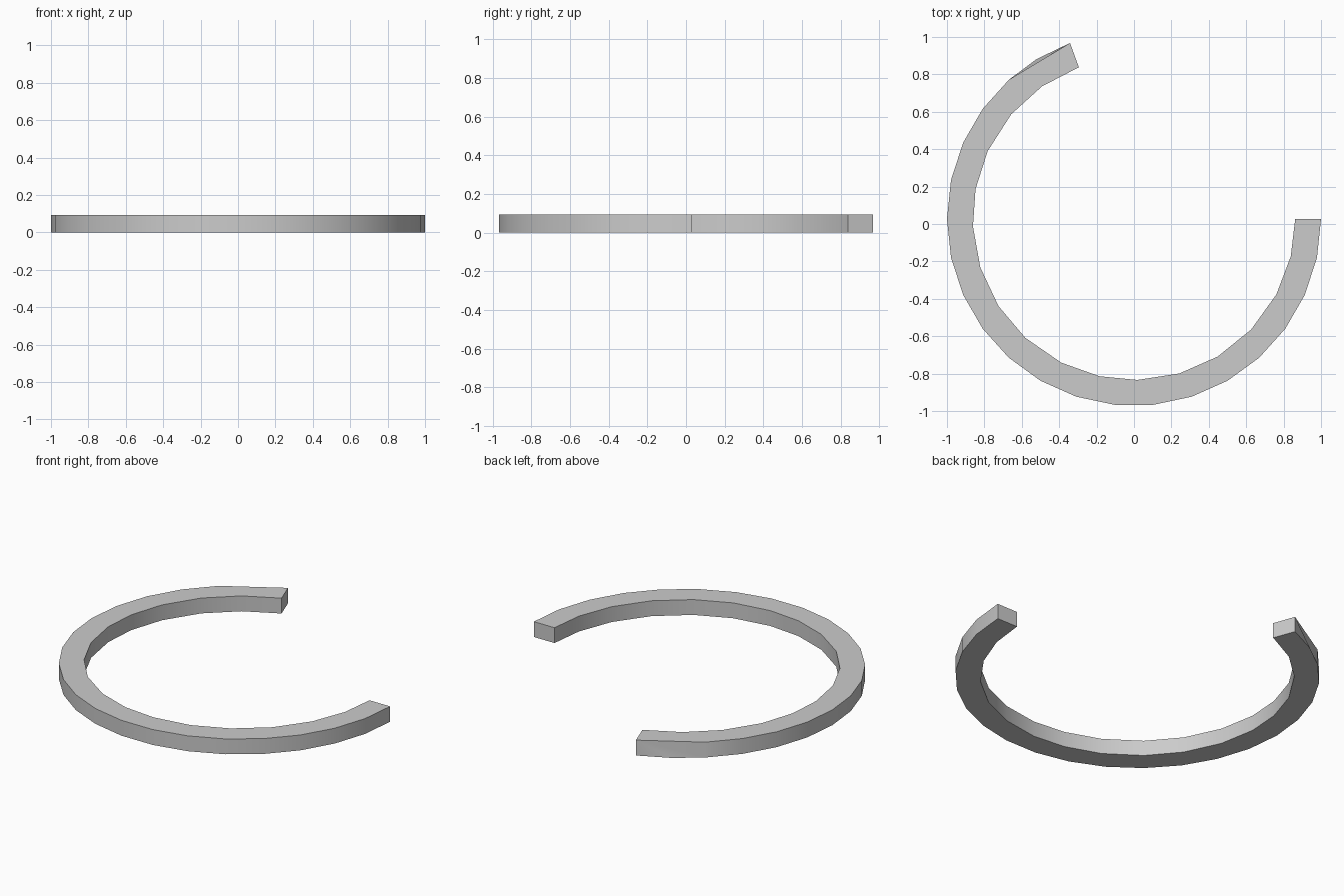
import bpy, bmesh
from math import radians, cos, sin

if "Cube" in bpy.data.objects:
    bpy.data.objects.remove(bpy.data.objects["Cube"])

HEIGHT = 0.093
CENTRE_Y = 0.028
R_OUT, R_IN = 1.0, 0.862

# Angles run clockwise from +x, covering 250 degrees of the ring
outer = [12 * k for k in range(20)] + [238.6, 250]
inner = [0, 13.5, 28, 43.4, 58.8, 73.7, 88.8, 102.3, 116.8,
         132.4, 147.2, 162.4, 177.3, 190.6, 204.8, 220.4, 235.2, 250]


def arc_point(radius, degrees):
    a = -radians(degrees)
    return (radius * cos(a), radius * sin(a) + CENTRE_Y, 0)


bm = bmesh.new()

# Flat C-shaped outline
outline = [arc_point(R_OUT, a) for a in outer]
outline += [arc_point(R_IN, a) for a in reversed(inner)]
base = bm.faces.new([bm.verts.new(p) for p in outline])

# Raise into a band, keeping the bottom face
res = bmesh.ops.extrude_face_region(bm, geom=[base], use_keep_orig=True)
top = [e for e in res["geom"] if isinstance(e, bmesh.types.BMVert)]
bmesh.ops.translate(bm, verts=top, vec=(0, 0, HEIGHT))


# Chamfered outer top edge at the tip: fold the second-last corner into the last
def top_vert(degrees):
    x, y, _ = arc_point(R_OUT, degrees)
    return min(top, key=lambda v: (v.co.x - x) ** 2 + (v.co.y - y) ** 2)


bmesh.ops.weld_verts(bm, targetmap={top_vert(outer[-2]): top_vert(outer[-1])})
bmesh.ops.recalc_face_normals(bm, faces=bm.faces)

mesh = bpy.data.meshes.new("open_ring")
bm.to_mesh(mesh)
bm.free()
ring = bpy.data.objects.new("open_ring", mesh)
bpy.context.collection.objects.link(ring)

# Smooth walls, crisp rims
bpy.context.view_layer.objects.active = ring
ring.select_set(True)
bpy.ops.object.shade_smooth_by_angle(angle=radians(30))
